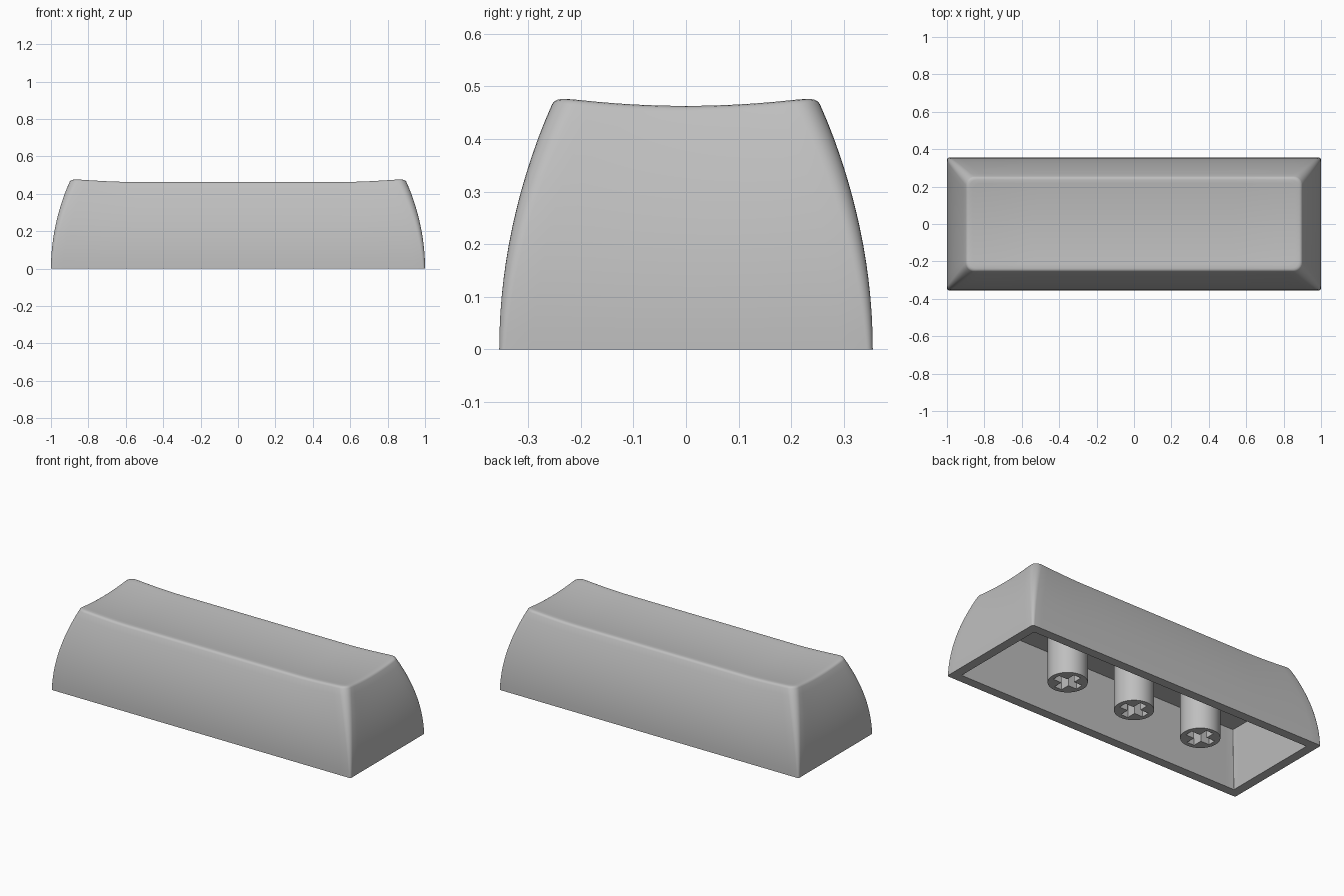
import bpy, bmesh, math

cube = bpy.data.objects.get("Cube")
if cube:
    bpy.data.objects.remove(cube, do_unlink=True)

HX, HY = 1.0, 0.355      # half size of the base
WALL, CEILING = 0.055, 0.335
LIP = 0.1                # how far the sides lean in at the top

grey = bpy.data.materials.new("grey plastic")
grey.use_nodes = True
grey.diffuse_color = (0.52, 0.52, 0.52, 1)
grey.node_tree.nodes["Principled BSDF"].inputs["Base Color"].default_value = grey.diffuse_color


def dish(x, y):
    """Height of the hollowed top surface."""
    u = min(max((abs(x) - 0.55) / 0.33, 0), 1)
    v = min(abs(y) / 0.235, 1)
    return 0.448 + 0.015 * u * u * (1.5 - 0.5 * u) + 0.015 * v * v


def outline(inset, radius, long_steps=40, short_steps=14, arc_steps=6):
    """Rounded rectangle, evenly divided so that all rings match."""
    ax, ay = HX - inset - radius, HY - inset - radius
    corners = [(ax, ay), (-ax, ay), (-ax, -ay), (ax, -ay)]
    points = []
    for i, (cx, cy) in enumerate(corners):
        for k in range(arc_steps + 1):
            a = math.pi / 2 * (i + k / arc_steps)
            points.append((cx + radius * math.cos(a), cy + radius * math.sin(a)))
        px, py = points[-1]
        nx, ny = corners[(i + 1) % 4]
        a = math.pi / 2 * (i + 1)
        nx, ny = nx + radius * math.cos(a), ny + radius * math.sin(a)
        steps = (long_steps, short_steps)[i % 2]
        for k in range(1, steps):
            t = k / steps
            points.append((px + (nx - px) * t, py + (ny - py) * t))
    return points


def finish(obj, angle=35):
    obj.data.materials.clear()
    obj.data.materials.append(grey)
    bpy.ops.object.select_all(action='DESELECT')
    obj.select_set(True)
    bpy.context.view_layer.objects.active = obj
    bpy.ops.object.shade_smooth_by_angle(angle=math.radians(angle))


# Shell: hollow inside, rim, bowed sides, rounded lip, dished top
bm = bmesh.new()
rings = []


def add_ring(inset, radius, height):
    rings.append([bm.verts.new((x, y, height(x, y))) for x, y in outline(inset, radius)])


add_ring(WALL + 0.04, 0.004, lambda x, y: CEILING)
add_ring(WALL, 0.004, lambda x, y: 0)
SIDE = 14
for s in range(SIDE + 1):
    t = s / SIDE
    add_ring(LIP * t * t, 0.012 + 0.035 * t, lambda x, y: t * (dish(x, y) - 0.011))
for inset, drop in ((0.104, 0.005), (0.110, 0.0015), (0.118, 0)):
    add_ring(inset, 0.045, lambda x, y: dish(x, y) - drop)
TOP = 12
for s in range(1, TOP + 1):
    t = s / TOP
    add_ring(0.118 + (HY - 0.118) * t, 0.045 * (1 - t), dish)

for a, b in zip(rings, rings[1:]):
    for i in range(len(a)):
        j = (i + 1) % len(a)
        bm.faces.new((a[i], a[j], b[j], b[i]))
bm.faces.new(rings[0])
bmesh.ops.remove_doubles(bm, verts=bm.verts, dist=0.0001)
bmesh.ops.recalc_face_normals(bm, faces=bm.faces)
mesh = bpy.data.meshes.new("cap_shell")
bm.to_mesh(mesh)
bm.free()
shell = bpy.data.objects.new("cap_shell", mesh)
bpy.context.collection.objects.link(shell)
finish(shell)


# Stems: round posts with a cross-shaped socket
def cross_cutter(x):
    w, l = 0.024, 0.08
    quarter = [(l, -w), (l, w), (w, w)]
    points = []
    for _ in range(4):
        points += quarter
        quarter = [(-py, px) for px, py in quarter]
    cb = bmesh.new()
    face = cb.faces.new([cb.verts.new((x + px, py, -0.05)) for px, py in points])
    extruded = bmesh.ops.extrude_face_region(cb, geom=[face])["geom"]
    top = [v for v in extruded if isinstance(v, bmesh.types.BMVert)]
    bmesh.ops.translate(cb, verts=top, vec=(0, 0, 0.22))
    bmesh.ops.recalc_face_normals(cb, faces=cb.faces)
    cutter_mesh = bpy.data.meshes.new("socket_cutter")
    cb.to_mesh(cutter_mesh)
    cb.free()
    cutter = bpy.data.objects.new("socket_cutter", cutter_mesh)
    cutter.hide_render = True
    bpy.context.collection.objects.link(cutter)
    return cutter


for name, x in (("right_stem", -0.46), ("middle_stem", 0), ("left_stem", 0.46)):
    height = CEILING + 0.01
    bpy.ops.mesh.primitive_cylinder_add(vertices=48, radius=0.107, depth=height,
                                        location=(x, 0, 0.004 + height / 2))
    stem = bpy.context.object
    stem.name = name
    cutter = cross_cutter(x)
    cut = stem.modifiers.new("socket", 'BOOLEAN')
    cut.operation = 'DIFFERENCE'
    cut.solver = 'EXACT'
    cut.object = cutter
    bpy.ops.object.modifier_apply(modifier=cut.name)
    bpy.data.objects.remove(cutter, do_unlink=True)
    finish(stem)
